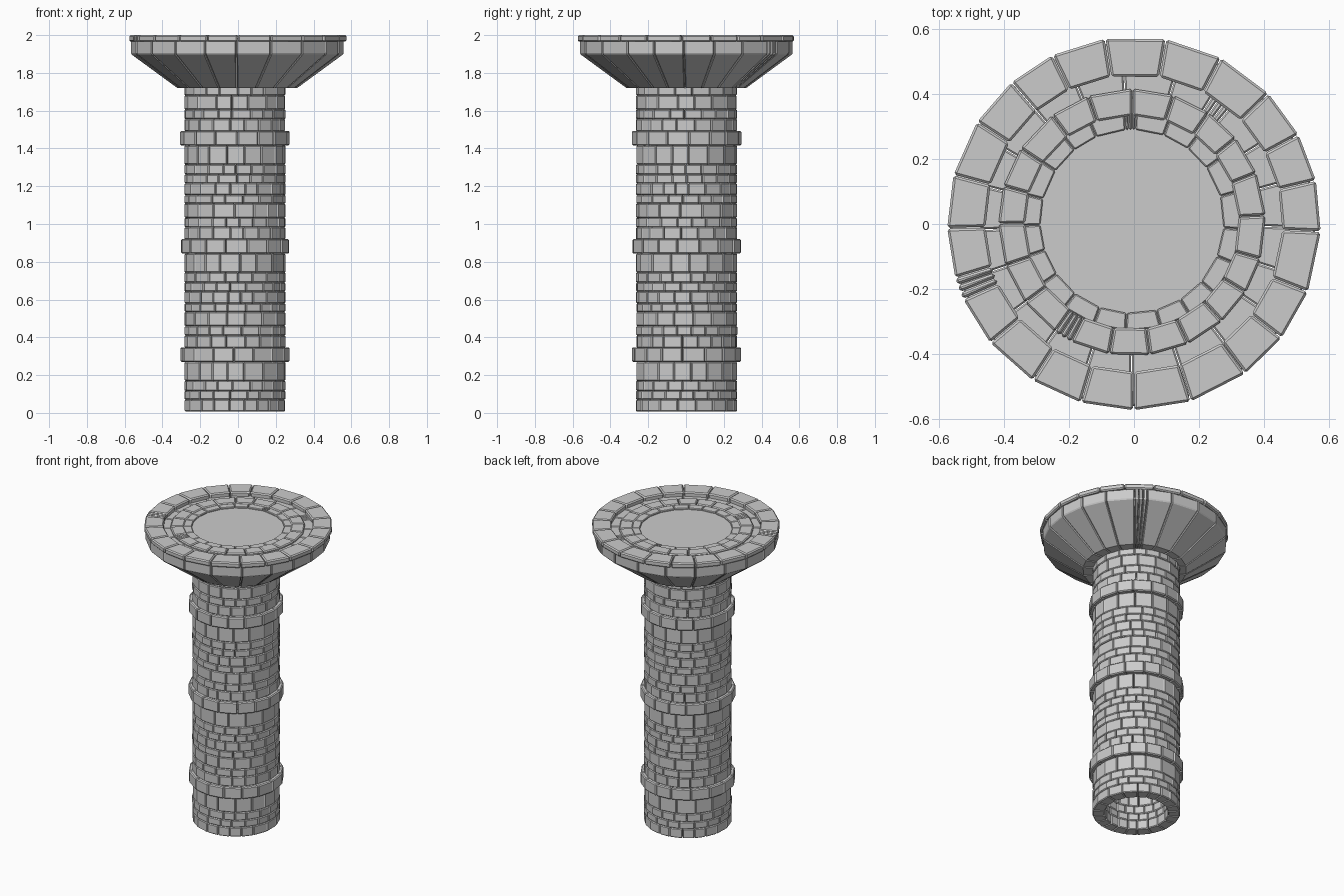
import bpy, bmesh, random
from math import cos, sin, radians, tau

if "Cube" in bpy.data.objects:
    bpy.data.objects.remove(bpy.data.objects["Cube"])

random.seed(4)


def add_stone(bm, profile, a0, a1, cx, cy):
    """Flat-faced stone: an (r, z) profile spanned straight between two angles."""
    ends = []
    for a in (a0, a1):
        ends.append([bm.verts.new((cx + r * cos(a), cy + r * sin(a), z)) for r, z in profile])
    s, e = ends
    n = len(profile)
    bm.faces.new(s)
    bm.faces.new(e[::-1])
    for i in range(n):
        j = (i + 1) % n
        bm.faces.new((s[j], s[i], e[i], e[j]))


def finish(bm, name, bevel):
    bmesh.ops.recalc_face_normals(bm, faces=bm.faces[:])
    me = bpy.data.meshes.new(name)
    bm.to_mesh(me)
    bm.free()
    ob = bpy.data.objects.new(name, me)
    bpy.context.collection.objects.link(ob)
    if bevel:
        m = ob.modifiers.new("worn_edges", 'BEVEL')
        m.width = bevel
        m.segments = 1
        m.limit_method = 'ANGLE'
        m.angle_limit = radians(40)
    return ob


def ring(bm, profile, count, start, cx=0.0, cy=0.0, gap=0.0, jitter=0.2, slivers=0.0):
    """Closed ring of stones of uneven width, optionally with three thin filler stones."""
    weights = [1 + random.uniform(-jitter, jitter) for _ in range(count)]
    scale = (tau - slivers) / sum(weights)
    widths = [w * scale for w in weights]
    if slivers:
        widths = [slivers / 3] * 3 + widths
    a = start
    for w in widths:
        add_stone(bm, profile, a + gap / 2, a + w - gap / 2, cx, cy)
        a += w


def box(r0, r1, z0, z1):
    return [(r0, z0), (r1, z0), (r1, z1), (r0, z1)]


# Shaft: a repeating sequence of brick courses between projecting bands
SX, SY, INNER = -0.016, 0.003, 0.195
PERIOD = 0.573
levels = [0.345, 0.41, 0.46, 0.535, 0.58, 0.643, 0.69, 0.743, 0.843]
shaft = bmesh.new()
bands = bmesh.new()
for k in range(-1, 3):
    off = k * PERIOD
    for z0, z1 in zip(levels, levels[1:]):
        z0, z1 = max(z0 + off, 0.0), min(z1 + off, 1.73)
        if z1 - z0 < 0.02:
            continue
        count = 17 if z1 - z0 > 0.07 else 20
        ring(shaft, box(INNER, 0.269, z0, z1), count, random.uniform(0, tau), SX, SY, gap=0.006)
    zb = 0.27 + (k + 1) * PERIOD
    if zb < 1.6:
        ring(bands, box(INNER, 0.291, zb, zb + 0.077), 16,
             random.uniform(0, tau), SX, SY, gap=0.006, jitter=0.1)
finish(shaft, "shaft_bricks", 0.005)
finish(bands, "shaft_bands", 0.006)

# Flared head: wedge stones leaning outward
bm = bmesh.new()
ring(bm, [(0.25, 1.72), (0.318, 1.72), (0.564, 1.90), (0.564, 1.972), (0.395, 1.972), (0.25, 1.90)],
     20, radians(50), -0.004, 0.002, gap=0.006, jitter=0.12, slivers=radians(8))
finish(bm, "flared_head", 0.006)

# Rim stones on top of the flare
bm = bmesh.new()
ring(bm, box(0.458, 0.576, 1.965, 2.0), 21, radians(197), 0.0, 0.002,
     gap=0.006, jitter=0.12, slivers=radians(7))
finish(bm, "rim_stones", 0.007)

# Two inner paving rings
bm = bmesh.new()
ring(bm, box(0.33, 0.412, 1.93, 1.985), 20, radians(235), -0.006, 0.005,
     gap=0.008, jitter=0.12, slivers=radians(8))
finish(bm, "paving_ring_outer", 0.006)
bm = bmesh.new()
ring(bm, box(0.283, 0.338, 1.93, 1.978), 20, radians(88), -0.006, 0.008,
     gap=0.008, jitter=0.12, slivers=radians(6))
finish(bm, "paving_ring_inner", 0.005)

# Platform floor
bpy.ops.mesh.primitive_cylinder_add(vertices=40, radius=0.4, depth=0.03, location=(-0.006, 0.005, 1.953))
bpy.context.object.name = "platform_floor"
